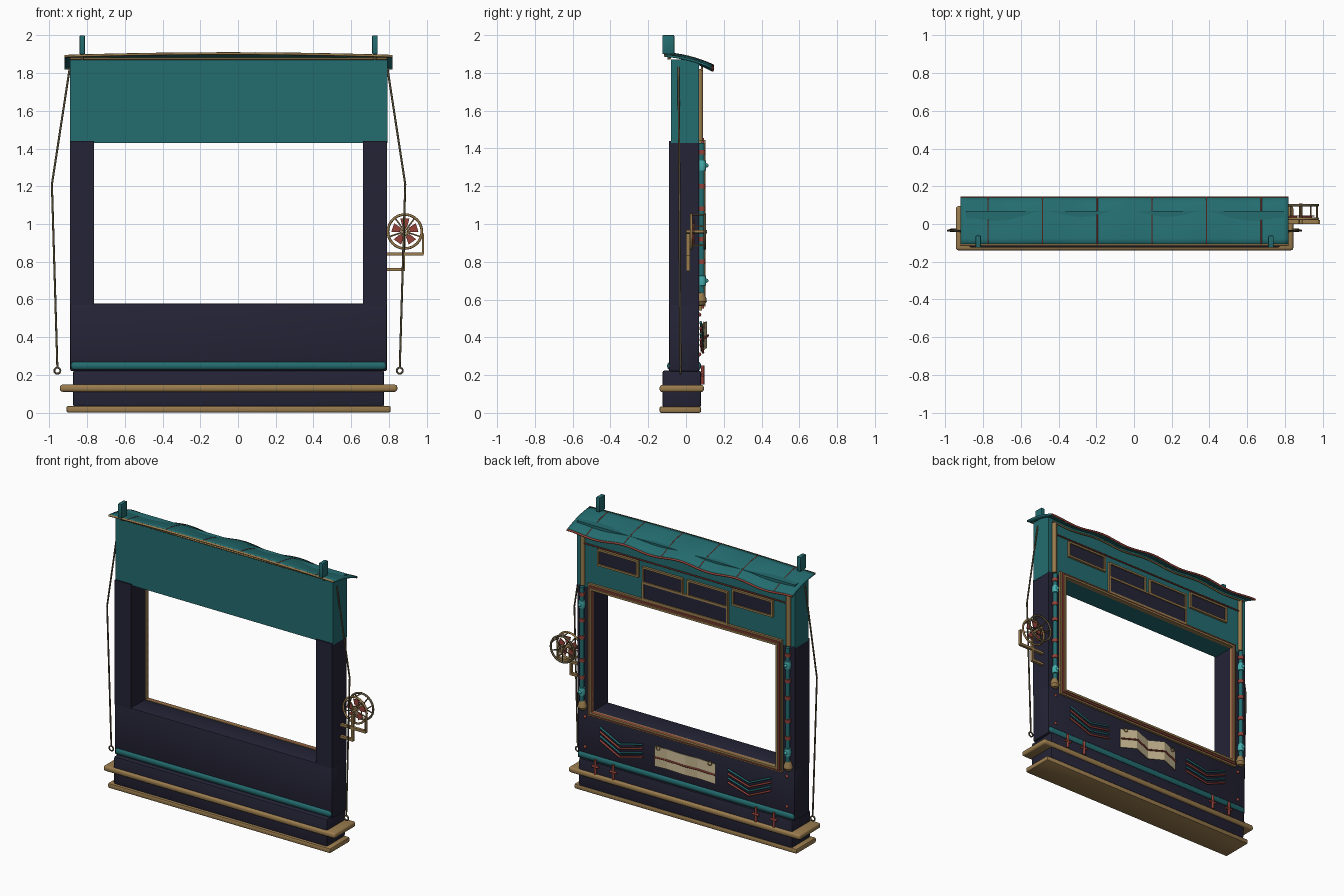
import bpy, bmesh, math
from mathutils import Vector

cube = bpy.data.objects.get("Cube")
if cube:
    bpy.data.objects.remove(cube, do_unlink=True)

CX = -0.05            # middle of the facade
BACK = 0.07           # decorated wall plane


def material(name, r, g, b):
    m = bpy.data.materials.new(name)
    m.use_nodes = True
    m.diffuse_color = (r, g, b, 1)
    m.node_tree.nodes["Principled BSDF"].inputs["Base Color"].default_value = (r, g, b, 1)
    return m


TEAL = material("teal", 0.017, 0.15, 0.16)
NAVY = material("navy", 0.018, 0.017, 0.037)
GOLD = material("old gold", 0.32, 0.20, 0.075)
BRONZE = material("dark bronze", 0.12, 0.095, 0.05)
RED = material("brick red", 0.30, 0.055, 0.04)
AQUA = material("turquoise", 0.06, 0.42, 0.42)
CREAM = material("cream", 0.60, 0.50, 0.30)


def finish(name, bm, mat, smooth=True):
    bmesh.ops.recalc_face_normals(bm, faces=bm.faces)
    me = bpy.data.meshes.new(name)
    bm.to_mesh(me)
    bm.free()
    me.materials.append(mat)
    ob = bpy.data.objects.new(name, me)
    bpy.context.collection.objects.link(ob)
    if smooth:
        bpy.ops.object.select_all(action='DESELECT')
        bpy.context.view_layer.objects.active = ob
        ob.select_set(True)
        bpy.ops.object.shade_smooth_by_angle(angle=0.6)
    return ob


def box(name, mat, x, y, z, bevel=0.0, segments=2):
    """Box from (min, max) pairs, with rounded edges."""
    bm = bmesh.new()
    bmesh.ops.create_cube(bm, size=1)
    for v in bm.verts:
        v.co = [r[0] if c < 0 else r[1] for c, r in zip(v.co, (x, y, z))]
    if bevel:
        bmesh.ops.bevel(bm, geom=bm.edges[:], offset=bevel, segments=segments,
                        profile=0.5, affect='EDGES')
    return finish(name, bm, mat, bevel > 0)


def tube(name, mat, points, radius, closed=False):
    """Round rod following a path."""
    cu = bpy.data.curves.new(name, 'CURVE')
    cu.dimensions = '3D'
    cu.bevel_depth = radius
    cu.bevel_resolution = 2
    cu.use_fill_caps = True
    sp = cu.splines.new('POLY')
    sp.points.add(len(points) - 1)
    for p, co in zip(sp.points, points):
        p.co = (*co, 1)
    sp.use_cyclic_u = closed
    cu.materials.append(mat)
    ob = bpy.data.objects.new(name, cu)
    bpy.context.collection.objects.link(ob)
    return ob


def ring(name, mat, centre, radius, thick, n=32):
    c = Vector(centre)
    angles = [2 * math.pi * i / n for i in range(n)]
    return tube(name, mat, [c + Vector((math.cos(a), 0, math.sin(a))) * radius
                            for a in angles], thick, True)


def ball(name, mat, centre, radius):
    bm = bmesh.new()
    bmesh.ops.create_uvsphere(bm, u_segments=12, v_segments=8, radius=radius)
    bmesh.ops.translate(bm, verts=bm.verts, vec=centre)
    return finish(name, bm, mat)


def lathe(name, mat, x, y, profile):
    """Turned part around a vertical axis, from (radius, height) points."""
    bm = bmesh.new()
    loop = [bm.verts.new((x + r, y, z)) for r, z in profile]
    edges = [bm.edges.new(pair) for pair in zip(loop, loop[1:])]
    bmesh.ops.spin(bm, geom=loop + edges, cent=(x, y, 0), axis=(0, 0, 1),
                   angle=2 * math.pi, steps=16)
    bmesh.ops.remove_doubles(bm, verts=bm.verts, dist=0.0001)
    return finish(name, bm, mat)


def frame(name, mat, x, z, width, y):
    """Rectangular border lying outside the given opening."""
    (x0, x1), (z0, z1) = x, z
    for zz in ((z0 - width, z0), (z1, z1 + width)):
        box(name + "_rail", mat, (x0 - width, x1 + width), y, zz)
    for xx in ((x0 - width, x0), (x1, x1 + width)):
        box(name + "_stile", mat, xx, y, z)


def across(half):
    return (CX - half, CX + half)


# Stepped base
box("base_slab", GOLD, across(0.86), (-0.14, 0.08), (0, 0.035), 0.01)
box("plinth", NAVY, across(0.825), (-0.125, 0.08), (0.03, 0.225), 0.012)
box("base_moulding", GOLD, across(0.895), (-0.14, 0.095), (0.11, 0.148), 0.014, 3)
box("teal_rail", TEAL, across(0.838), (-0.10, 0.08), (0.225, 0.272), 0.02, 3)

# Main walls around the opening
box("lower_wall", NAVY, across(0.84), (-0.09, BACK), (0.22, 0.578), 0.008)
for s, side in ((1, "left"), (-1, "right")):
    box(side + "_pillar", NAVY, sorted((CX + s * 0.714, CX + s * 0.84)),
        (-0.09, BACK), (0.57, 1.44))
box("header", TEAL, across(0.842), (-0.08, BACK), (1.43, 1.872))

# Picture frame in three steps
opening = (across(0.714), (0.578, 1.43))
frame("outer_frame", GOLD, *opening, 0.036, (BACK, 0.086))
frame("middle_frame", RED, *opening, 0.025, (0.08, 0.094))
frame("inner_frame", GOLD, *opening, 0.014, (0.08, 0.102))

# Swaying roof
def roof_point(x, t, lift=0.0):
    u = (x - CX) / 0.87
    sag = 1.89 - 0.025 * t - 0.048 * t * t
    wave = 0.010 * t * math.cos(2 * math.pi * (x - CX) / 0.435)
    return Vector((x, -0.11 + 0.25 * t, sag + 0.014 * (1 - u * u) + wave + lift))


xs = [CX - 0.87 + 1.74 * i / 64 for i in range(65)]
ts = [j / 8 for j in range(9)]
bm = bmesh.new()
grid = [[bm.verts.new(roof_point(x, t)) for t in ts] for x in xs]
for a, b in zip(grid, grid[1:]):
    for j in range(8):
        bm.faces.new((a[j], b[j], b[j + 1], a[j + 1]))
roof = finish("roof", bm, TEAL)
solid = roof.modifiers.new("thickness", 'SOLIDIFY')
solid.thickness = 0.012
solid.offset = 0
tube("roof_back_edge", RED, [roof_point(x, 1) for x in xs], 0.007)
tube("roof_front_edge", GOLD, [roof_point(x, 0) for x in xs], 0.007)
tube("eave_trim", GOLD, [roof_point(x, 0.78, -0.03) for x in xs[2:-2]], 0.006)
tube("front_eave_trim", GOLD, [(x, -0.085, 1.877) for x in across(0.84)], 0.006)
for i in range(6):
    x = CX + (i - 2.5) * 0.29
    tube("roof_seam", RED, [roof_point(x, t, 0.004) for t in ts], 0.004)

# Header windows and sign panel
for off, z, half in ((0.52, 1.665, 0.145), (0.173, 1.635, 0.145)):
    for s in (1, -1):
        wx = (CX + s * off - half, CX + s * off + half)
        wz = (z - 0.045, z + 0.045)
        box("window_pane", NAVY, wx, (BACK, 0.078), wz)
        frame("window_frame", GOLD, wx, wz, 0.013, (BACK, 0.086))
box("sign_panel", NAVY, across(0.32), (BACK, 0.08), (1.475, 1.575))
frame("sign_frame", GOLD, across(0.32), (1.475, 1.575), 0.012, (BACK, 0.086))
tube("header_trim", RED, [(x, 0.08, 1.735) for x in across(0.78)], 0.005)

# Parts repeated on both sides
for s, side in ((1, "left"), (-1, "right")):
    def at(off, y, z):
        return (CX + s * off, y, z)

    px = CX + s * 0.795
    tube(side + "_column", GOLD, [(px, 0.075, 1.44), (px, 0.075, 1.82)], 0.016)
    tube(side + "_pipe", TEAL, [(px, 0.083, 0.6), (px, 0.083, 1.43)], 0.015)
    for z in (0.80, 0.92, 1.08, 1.20, 1.38):
        lathe("pipe_band", RED, px, 0.083,
              [(0.0, z - 0.012), (0.02, z - 0.012), (0.02, z + 0.012), (0.0, z + 0.012)])
    for z in (0.70, 1.31):
        lathe("pipe_joint", AQUA, px, 0.085,
              [(0.0, z - 0.03), (0.02, z - 0.026), (0.024, z), (0.02, z + 0.026), (0, z + 0.03)])
        ball("joint_knob", AQUA, (px, 0.108, z), 0.011)
    lathe("pipe_bell", GOLD, px, 0.078,
          [(0, 0.565), (0.02, 0.57), (0.032, 0.59), (0.03, 0.605), (0.018, 0.635), (0, 0.64)])

    # Hanging cable with its ring
    tube("cable", BRONZE, [at(0.842, -0.04, 1.83), at(0.937, -0.035, 1.21),
                           at(0.908, -0.03, 0.24)], 0.0055)
    ring("cable_ring", BRONZE, at(0.908, -0.03, 0.222), 0.016, 0.005, 16)

    # Roof finial
    box("roof_post", TEAL, sorted((CX + s * 0.762, CX + s * 0.79)), (-0.125, -0.062),
        (1.86 if s == 0 else 1.90, 2.0), 0.004)
    tube("post_foot", BRONZE, [at(0.776, -0.09, 1.87), at(0.776, -0.09, 1.91)], 0.008)

    # Chevron stripes
    for i in range(4):
        d = 0.03 * i
        tube("chevron", RED if i % 2 else TEAL,
             [at(0.66, 0.078, 0.48 - d), at(0.50, 0.09, 0.41 - d), at(0.33, 0.078, 0.45 - d)],
             0.007)

    # Red clamps on the plinth and rivets on the wall
    for off in (0.55, 0.69):
        tube("clamp", RED, [at(off, 0.088, 0.15), at(off, 0.088, 0.25)], 0.009)
        tube("clamp_bar", RED, [at(off - 0.025, 0.088, 0.2), at(off + 0.025, 0.088, 0.2)], 0.008)
    for z in (0.31, 0.52):
        ball("rivet", RED, at(0.78, BACK, z), 0.011)

# Folded banner in the middle of the lower wall
folds = [(CX - 0.235 + 0.47 * i / 4, 0.084 + 0.028 * (i % 2)) for i in range(5)]
bm = bmesh.new()
strips = [[bm.verts.new((x, y, z + 0.02 * (y > 0.1))) for z in (0.325, 0.465)]
          for x, y in folds]
for a, b in zip(strips, strips[1:]):
    bm.faces.new((a[0], b[0], b[1], a[1]))
banner = finish("banner", bm, CREAM, False)
banner.modifiers.new("thickness", 'SOLIDIFY').thickness = 0.006
tube("banner_line", RED, [(x, y + 0.005, 0.39 + 0.02 * (i % 2))
                          for i, (x, y) in enumerate(folds)], 0.006)
for s in (1, -1):
    ring("banner_hook", GOLD, (CX + s * 0.2, 0.095, 0.465), 0.014, 0.004, 16)

# Reel on its bracket
hub = Vector((0.885, 0, 0.96))
for y, mat in ((0.028, GOLD), (0.1, BRONZE)):
    c = hub + Vector((0, y, 0))
    ring("reel_rim", mat, c, 0.09, 0.007)
    ring("reel_hub", mat, c, 0.018, 0.006, 16)
    for i in range(5):
        a = 2 * math.pi * (i + 0.5) / 5 + math.pi / 2
        d = Vector((math.cos(a), 0, math.sin(a)))
        tube("reel_spoke", mat, [c + d * 0.015, c + d * 0.09], 0.004)
tube("reel_axle", GOLD, [hub, hub + Vector((0, 0.11, 0))], 0.009)
for i in range(5):
    a = 2 * math.pi * i / 5 + math.pi / 2
    d, e = Vector((math.cos(a), 0, math.sin(a))), Vector((-math.sin(a), 0, math.cos(a)))
    bm = bmesh.new()
    c = hub + Vector((0, 0.04, 0))
    bm.faces.new([bm.verts.new(c + d * r + e * w) for r, w in
                  ((0.025, -0.012), (0.068, -0.024), (0.068, 0.024), (0.025, 0.012))])
    blade = finish("reel_blade", bm, RED, False)
    blade.modifiers.new("thickness", 'SOLIDIFY').thickness = 0.006
    tube("reel_rung", GOLD, [hub + d * 0.09 + Vector((0, y, 0)) for y in (0.028, 0.1)], 0.004)
arm = (0.0, 0.02)
box("bracket_shelf", GOLD, (0.78, 0.985), arm, (0.833, 0.85))
box("bracket_upright", GOLD, (0.977, 0.987), arm, (0.84, 0.95))
box("bracket_lower_arm", GOLD, (0.78, 0.887), arm, (0.75, 0.767))
box("bracket_strut", GOLD, (0.873, 0.887), arm, (0.75, 0.94))
